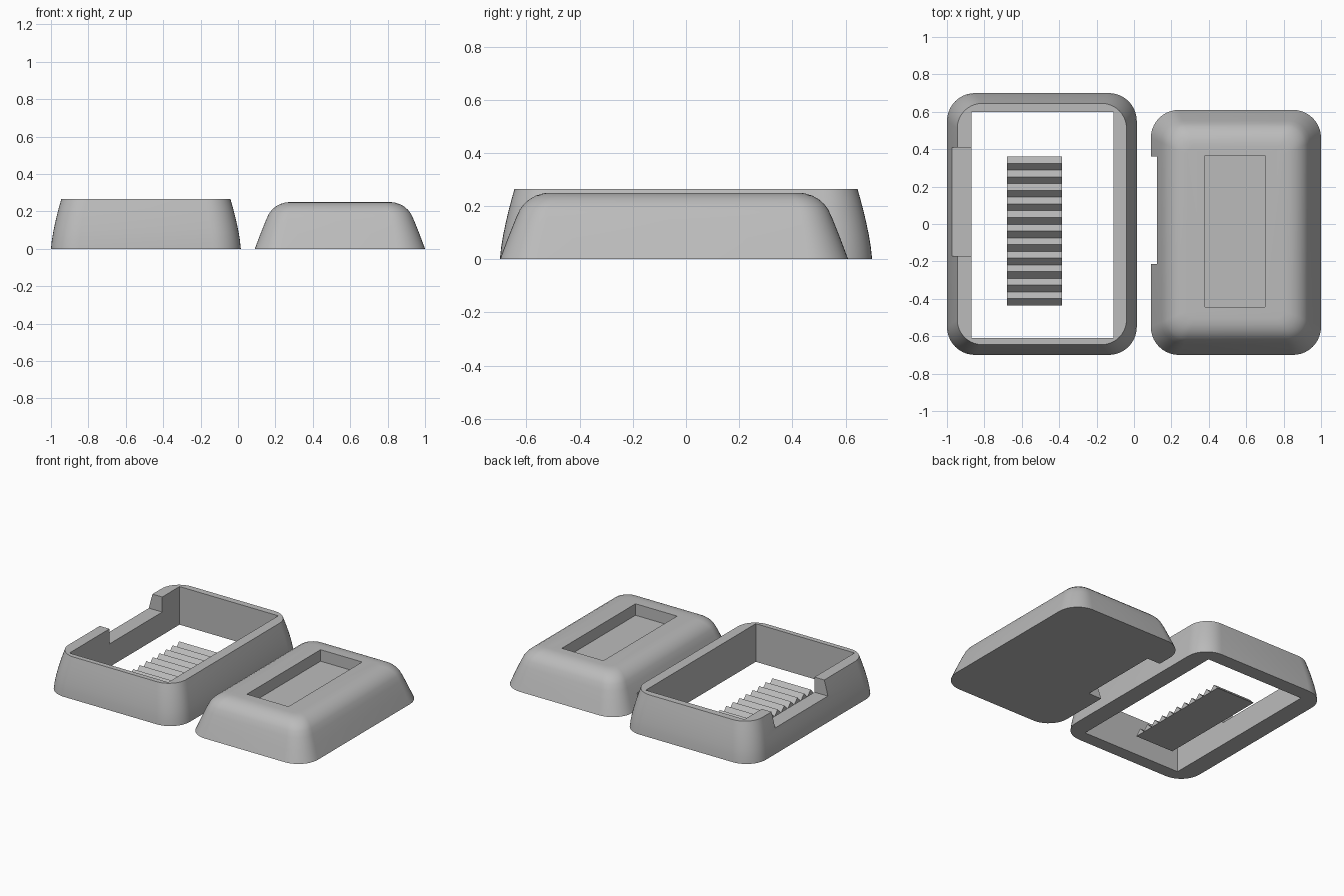
import bpy
import bmesh
import math
from math import cos, sin, radians

default_cube = bpy.data.objects.get("Cube")
if default_cube:
    bpy.data.objects.remove(default_cube, do_unlink=True)

# One grey for every part
grey = bpy.data.materials.new("light_grey")
grey.use_nodes = True
colour = (0.5, 0.5, 0.5, 1)
grey.diffuse_color = colour
grey.node_tree.nodes["Principled BSDF"].inputs["Base Color"].default_value = colour


def add_object(name, bm):
    bmesh.ops.recalc_face_normals(bm, faces=bm.faces)
    mesh = bpy.data.meshes.new(name)
    bm.to_mesh(mesh)
    bm.free()
    mesh.materials.append(grey)
    ob = bpy.data.objects.new(name, mesh)
    bpy.context.collection.objects.link(ob)
    return ob


def activate(ob):
    bpy.ops.object.select_all(action='DESELECT')
    ob.select_set(True)
    bpy.context.view_layer.objects.active = ob


def rounded_loop(x0, x1, y0, y1, radius, steps=10):
    """Counter-clockwise outline of a rounded rectangle."""
    corners = [(x1 - radius, y1 - radius), (x0 + radius, y1 - radius),
               (x0 + radius, y0 + radius), (x1 - radius, y0 + radius)]
    return [(cx + radius * cos(a), cy + radius * sin(a))
            for i, (cx, cy) in enumerate(corners)
            for a in (radians(90 * (i + k / steps)) for k in range(steps + 1))]


def shell(name, x0, x1, y0, y1, radius, shrink, profile):
    """Solid tapered block: stacked rounded outlines, inset along a profile."""
    bm = bmesh.new()
    loops = []
    for inset, z in profile:
        r = max(radius - shrink * inset, 0.02)
        outline = rounded_loop(x0 + inset, x1 - inset, y0 + inset, y1 - inset, r)
        loops.append([bm.verts.new((x, y, z)) for x, y in outline])
    n = len(loops[0])
    for low, high in zip(loops, loops[1:]):
        for i in range(n):
            j = (i + 1) % n
            bm.faces.new((low[i], low[j], high[j], high[i]))
    bm.faces.new(loops[0][::-1])
    bm.faces.new(loops[-1])
    return add_object(name, bm)


def cut_box(ob, x0, x1, y0, y1, z0, z1):
    """Subtract an axis-aligned box."""
    bm = bmesh.new()
    bmesh.ops.create_cube(bm, size=1)
    for v in bm.verts:
        v.co = ((x0 + x1) / 2 + v.co.x * (x1 - x0),
                (y0 + y1) / 2 + v.co.y * (y1 - y0),
                (z0 + z1) / 2 + v.co.z * (z1 - z0))
    cutter = add_object("cutter", bm)
    cutter.hide_render = True
    mod = ob.modifiers.new("cut", 'BOOLEAN')
    mod.operation = 'DIFFERENCE'
    mod.solver = 'EXACT'
    mod.object = cutter
    activate(ob)
    bpy.ops.object.modifier_apply(modifier=mod.name)
    bpy.data.objects.remove(cutter, do_unlink=True)


def smooth(ob):
    activate(ob)
    bpy.ops.object.shade_smooth_by_angle(angle=radians(25))


# Open frame: bowed walls, square through-opening and a notch in the side wall
frame_profile = [(0.055 * (k / 6) ** 1.4, 0.265 * k / 6) for k in range(7)]
frame = shell("case_frame", -1, 0.015, -0.7, 0.7, 0.15, 0.3, frame_profile)
cut_box(frame, -0.87, -0.11, -0.61, 0.6, -0.1, 0.4)
cut_box(frame, -1.1, -0.8, -0.17, 0.41, 0.16, 0.4)
smooth(frame)

# Lid: sloped sides rolling over to a flat top
lid_profile = [(0, 0), (0.03, 0.08), (0.058, 0.15), (0.075, 0.187), (0.09, 0.207),
               (0.11, 0.225), (0.135, 0.239), (0.165, 0.248), (0.195, 0.25)]
lid = shell("case_lid", 0.09, 1, -0.7, 0.61, 0.15, 0.55, lid_profile)
# Recessed panel on top, and a slot under the edge beside the frame
cut_box(lid, 0.38, 0.7, -0.445, 0.365, 0.17, 0.4)
cut_box(lid, 0, 0.19, -0.215, 0.36, -0.1, 0.09)
smooth(lid)

# Ridged grip strip lying inside the frame
bm = bmesh.new()
teeth, front, back, ridge = 11, -0.435, 0.36, 0.04
pitch = (back - front) / teeth
base = 0.002
points = [(front, 0), (front, base)]
for i in range(teeth):
    y = front + i * pitch
    points += [(y + pitch / 2, ridge), (y + pitch, base)]
points.append((back, 0))
side = bm.faces.new([bm.verts.new((-0.68, y, z)) for y, z in points])
extruded = bmesh.ops.extrude_face_region(bm, geom=[side], use_keep_orig=True)
moved = [g for g in extruded["geom"] if isinstance(g, bmesh.types.BMVert)]
bmesh.ops.translate(bm, verts=moved, vec=(0.295, 0, 0))
add_object("ridged_strip", bm)
